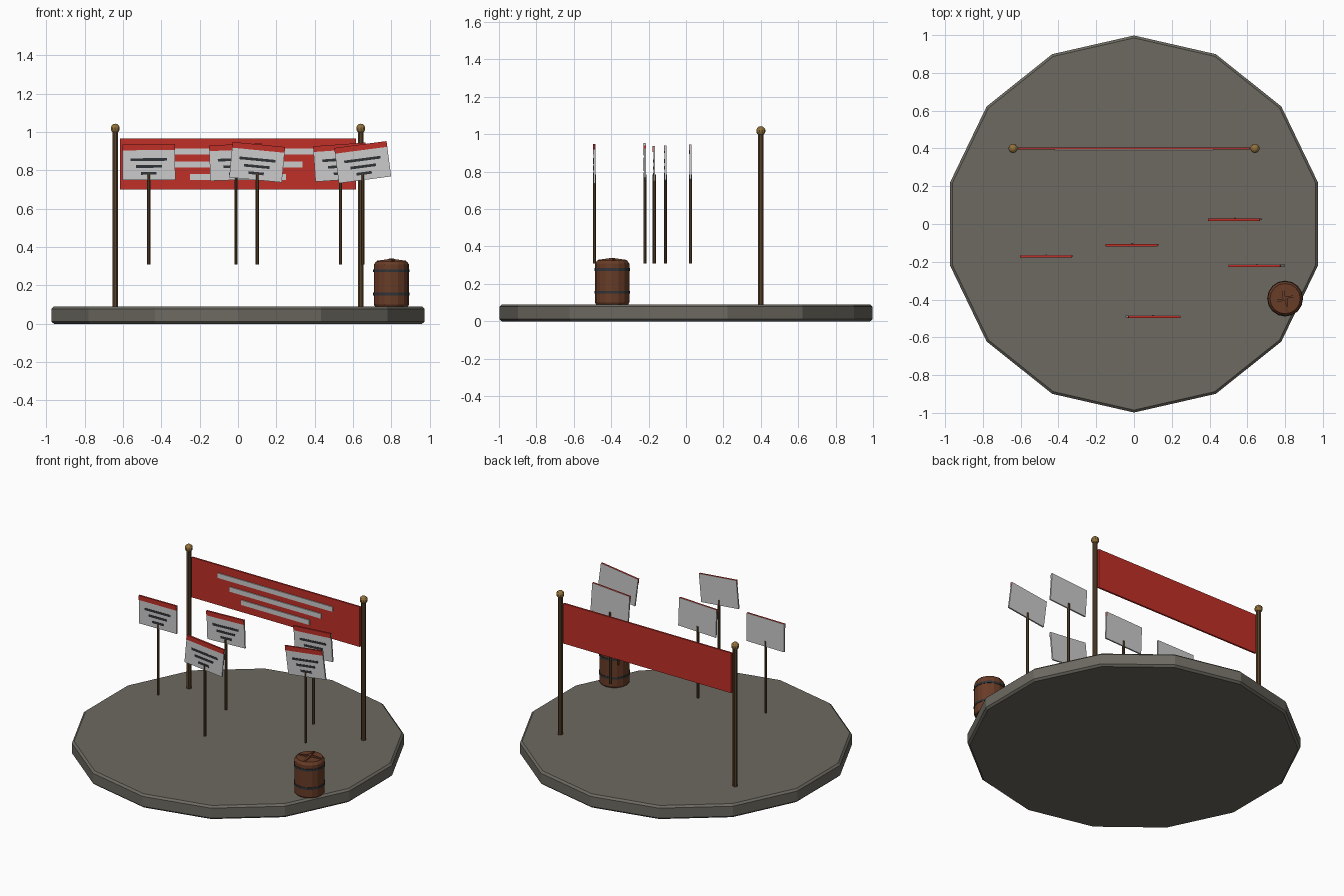
import bpy, bmesh
from math import radians, cos, sin, pi
from mathutils import Matrix, Vector

if "Cube" in bpy.data.objects:
    bpy.data.objects.remove(bpy.data.objects["Cube"])

def mat(name, r, g, b):
    m = bpy.data.materials.new(name)
    m.diffuse_color = (r, g, b, 1)
    m.use_nodes = True
    m.node_tree.nodes["Principled BSDF"].inputs["Base Color"].default_value = m.diffuse_color
    return m

STONE = mat("stone", 0.15, 0.142, 0.118)
WOOD = mat("wood", 0.10, 0.055, 0.023)
GOLD = mat("gold", 0.29, 0.17, 0.045)
RED = mat("red", 0.53, 0.028, 0.02)
WHITE = mat("white", 0.58, 0.58, 0.57)
INK = mat("ink", 0.03, 0.033, 0.038)
RUST = mat("rust_wood", 0.14, 0.045, 0.02)

def finish(name, bm, m):
    bmesh.ops.recalc_face_normals(bm, faces=bm.faces)
    me = bpy.data.meshes.new(name)
    bm.to_mesh(me)
    bm.free()
    me.materials.append(m)
    ob = bpy.data.objects.new(name, me)
    bpy.context.collection.objects.link(ob)
    return ob

def box(name, c, s, m, frame=Matrix()):
    bm = bmesh.new()
    bmesh.ops.create_cube(bm, size=1,
        matrix=frame @ Matrix.Translation(c) @ Matrix.Diagonal((*s, 1)))
    return finish(name, bm, m)

def lathe(name, x, y, profile, sides, m, start=0.0):
    """Stack of n-gon rings given as (radius, z), capped at both ends."""
    bm = bmesh.new()
    rings = []
    for r, z in profile:
        rings.append([bm.verts.new((x + r * cos(start + 2 * pi * i / sides),
                                    y + r * sin(start + 2 * pi * i / sides), z))
                      for i in range(sides)])
    for a, b in zip(rings, rings[1:]):
        for i in range(sides):
            j = (i + 1) % sides
            bm.faces.new((a[i], a[j], b[j], b[i]))
    bm.faces.new(rings[0])
    bm.faces.new(rings[-1])
    return finish(name, bm, m)

# Fourteen-sided plinth with chamfered rims
lathe("plinth", 0, 0, [(0.985, 0), (0.998, 0.012), (0.998, 0.078), (0.985, 0.09)],
      14, STONE, pi / 2)

# Banner poles with ball finials
for side, x in (("left", -0.64), ("right", 0.64)):
    lathe(side + "_pole", x, 0.4, [(0.015, 0.09), (0.015, 1.01)], 8, WOOD, pi / 8)
    bm = bmesh.new()
    bmesh.ops.create_uvsphere(bm, u_segments=10, v_segments=7, radius=0.025,
                              matrix=Matrix.Translation((x, 0.4, 1.018)))
    finish(side + "_finial", bm, GOLD)

# Banner cloth with three pale stripes
box("banner", (0, 0.4, 0.832), (1.23, 0.012, 0.265), RED)
for i, (w, z) in enumerate(((0.84, 0.898), (0.67, 0.83), (0.50, 0.765))):
    box(f"banner_stripe_{i}", (0, 0.392, z), (w, 0.008, 0.032), WHITE)

# Placards: x, y, tilt in degrees
PLACARDS = ((-0.465, -0.17, 0.5), (-0.01, -0.11, 2), (0.10, -0.49, -5.5),
            (0.535, 0.025, 4), (0.65, -0.22, 7.5))
for n, (x, y, tilt) in enumerate(PLACARDS):
    lathe(f"placard_stick_{n}", x, y, [(0.009, 0.31), (0.009, 0.785)], 8, WOOD, pi / 8)
    frame = Matrix.Translation((x, y, 0.842)) @ Matrix.Rotation(radians(-tilt), 4, 'Y')
    box(f"placard_board_{n}", (0, 0, 0), (0.275, 0.01, 0.185), WHITE, frame)
    box(f"placard_header_{n}", (0, -0.002, 0.078), (0.275, 0.012, 0.03), RED, frame)
    for i, w in enumerate((0.19, 0.135, 0.08)):
        box(f"placard_bar_{n}_{i}", (0, -0.002, 0.014 - 0.036 * i), (w, 0.01, 0.014),
            INK, frame)

# Barrel with chamfered top and two hoops
BX, BY = 0.8, -0.395
lathe("barrel", BX, BY, [(0.086, 0.09), (0.092, 0.10), (0.092, 0.308), (0.08, 0.325)],
      16, RUST)
for i, z in enumerate((0.155, 0.277)):
    lathe(f"barrel_hoop_{i}", BX, BY, [(0.095, z - 0.007), (0.095, z + 0.007)], 16, INK)

# Four small sticks leaning to the middle of the lid
for i in range(4):
    frame = (Matrix.Translation((BX, BY, 0.332)) @ Matrix.Rotation(i * pi / 2 + 0.1, 4, 'Z')
             @ Matrix.Rotation(radians(8), 4, 'Y'))
    box(f"lid_stick_{i}", (0.036, 0.006, 0), (0.08, 0.012, 0.014), RUST, frame)
